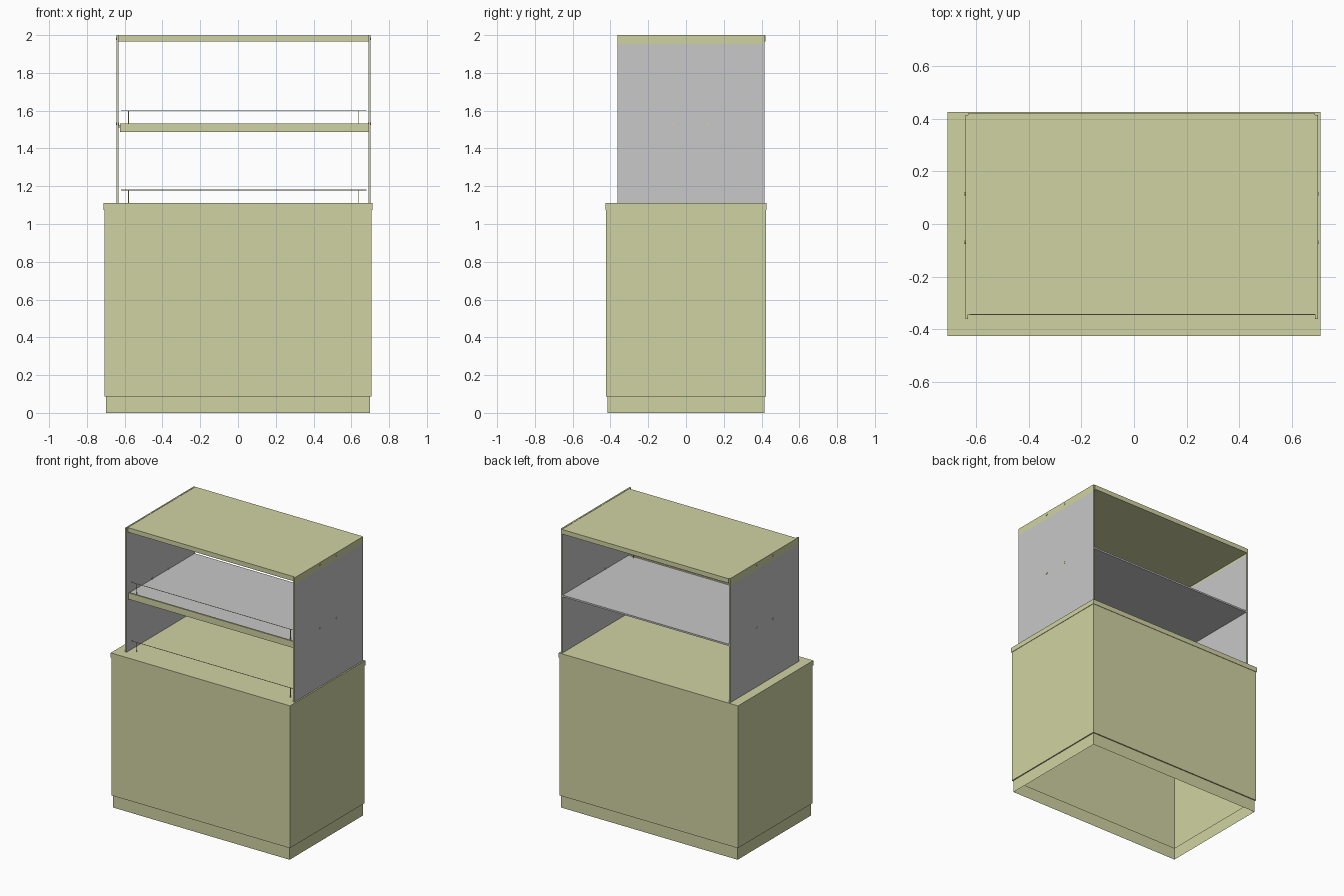
import bpy, bmesh
from mathutils import Matrix

if "Cube" in bpy.data.objects:
    bpy.data.objects.remove(bpy.data.objects["Cube"])


def material(name, rgb):
    m = bpy.data.materials.new(name)
    m.diffuse_color = (*rgb, 1.0)
    m.use_nodes = True
    m.node_tree.nodes["Principled BSDF"].inputs["Base Color"].default_value = m.diffuse_color
    return m


OLIVE = material("pale_olive", (0.63, 0.65, 0.36))
GREY = material("light_grey", (0.58, 0.58, 0.58))


def finish(name, bm, *mats):
    me = bpy.data.meshes.new(name)
    bm.to_mesh(me)
    bm.free()
    ob = bpy.data.objects.new(name, me)
    bpy.context.collection.objects.link(ob)
    for m in mats:
        me.materials.append(m)
    return ob


def box(name, x, y, z, *mats):
    """Box from (min, max) ranges on each axis."""
    bm = bmesh.new()
    size = Matrix.Diagonal((x[1] - x[0], y[1] - y[0], z[1] - z[0], 1))
    mid = Matrix.Translation((sum(x) / 2, sum(y) / 2, sum(z) / 2))
    bmesh.ops.create_cube(bm, size=1, matrix=mid @ size)
    return finish(name, bm, *mats)


def rod(name, centre, length, radius, axis, mat, sides=8):
    bm = bmesh.new()
    turn = Matrix.Rotation(1.5707963, 4, 'Y') if axis == 'X' else Matrix()
    bmesh.ops.create_cone(bm, cap_ends=True, segments=sides, radius1=radius, radius2=radius,
                          depth=length, matrix=Matrix.Translation(centre) @ turn)
    return finish(name, bm, mat)


def shell(name, rings, mat):
    """Open rectangular shell through rings of (half_x, half_y, z)."""
    bm = bmesh.new()
    loops = [[bm.verts.new((sx * hx, sy * hy, z)) for sx, sy in ((-1, -1), (1, -1), (1, 1), (-1, 1))]
             for hx, hy, z in rings]
    for a, b in zip(loops, loops[1:]):
        for i in range(4):
            j = (i + 1) % 4
            bm.faces.new((a[i], a[j], b[j], b[i]))
    return finish(name, bm, mat)


# Hollow lower cabinet: recessed plinth, walls and counter slab
shell("plinth", [(0.70, 0.415, 0.0), (0.70, 0.415, 0.088)], OLIVE)
shell("cabinet_body", [(0.70, 0.415, 0.088), (0.708, 0.423, 0.088), (0.708, 0.423, 1.075)], OLIVE)
box("counter_top", (-0.711, 0.711), (-0.426, 0.426), (1.075, 1.11), OLIVE)

# Side panels: grey faces, olive edges and an olive band along the top
for side, x in (("left", (-0.642, -0.632)), ("right", (0.690, 0.701))):
    panel = box(side + "_panel", x, (-0.362, 0.415), (1.11, 1.95), GREY, OLIVE)
    for f in panel.data.polygons:
        f.material_index = 0 if abs(f.normal.x) > 0.5 else 1
    box(side + "_panel_band", x, (-0.362, 0.415), (1.95, 2.0), OLIVE)
    # Fixing pins through the panel
    for z in (1.53, 1.98):
        for y in (-0.07, 0.115):
            rod(side + "_fixing_pin", (sum(x) / 2, y, z), 0.016, 0.007, 'X', OLIVE)

# Top board
box("top_board", (-0.632, 0.690), (-0.345, 0.42), (1.965, 1.998), OLIVE)

# Middle shelf with its front rail
box("shelf", (-0.632, 0.690), (-0.335, 0.412), (1.512, 1.524), GREY)
box("shelf_front_rail", (-0.625, 0.690), (-0.347, -0.335), (1.487, 1.533), OLIVE)

# Thin guard wires with two posts each, above the shelf and the counter
for z0, z1 in ((1.524, 1.60), (1.11, 1.18)):
    rod("guard_wire", (0.03, -0.32, z1), 1.30, 0.002, 'X', OLIVE, 6)
    for x in (-0.58, 0.64):
        rod("guard_post", (x, -0.32, (z0 + z1) / 2), z1 - z0, 0.002, 'Z', OLIVE, 6)
